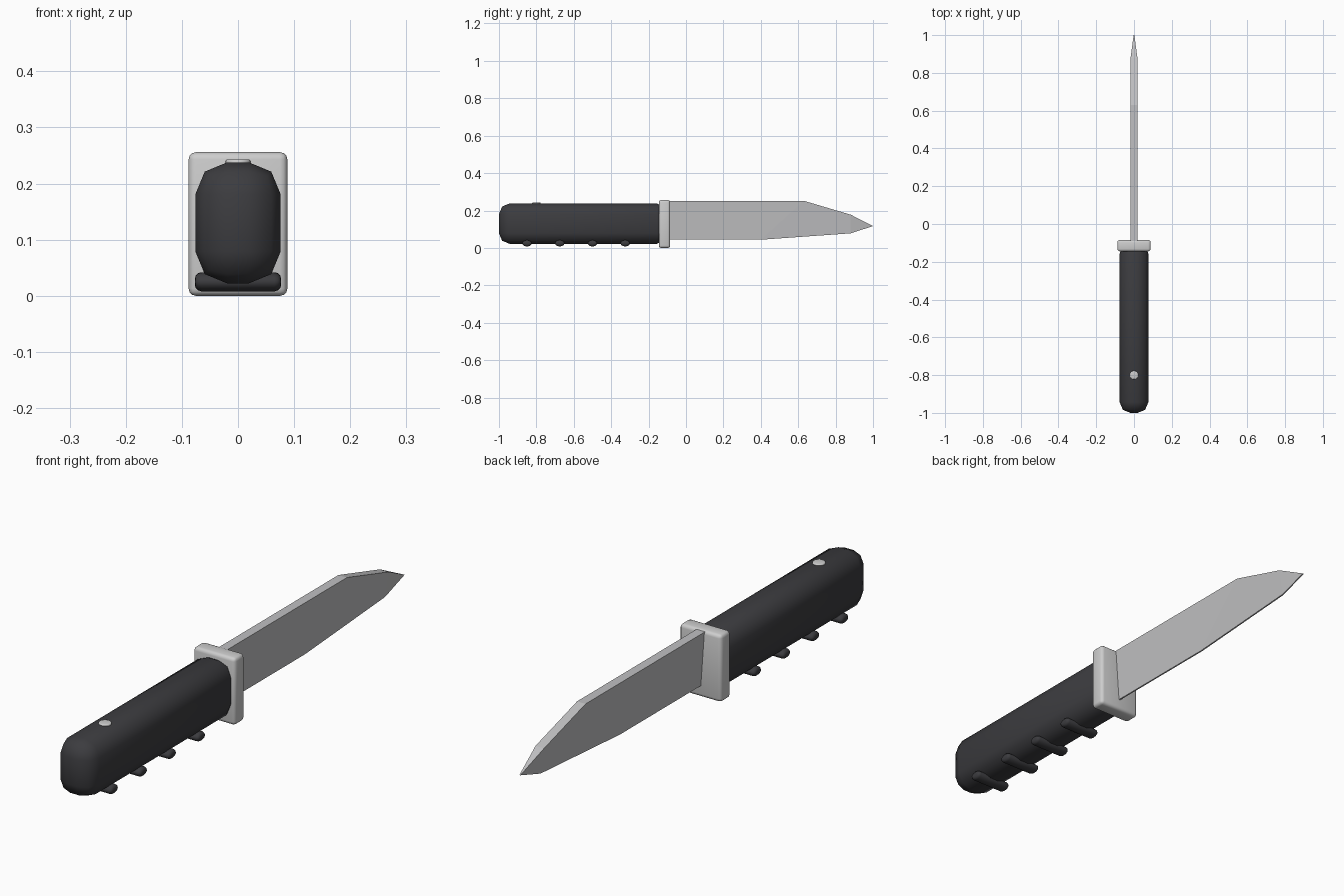
import bpy, bmesh, math
from mathutils import Matrix

cube = bpy.data.objects.get("Cube")
if cube:
    bpy.data.objects.remove(cube, do_unlink=True)


def material(name, rgb, rough=0.5):
    m = bpy.data.materials.new(name)
    m.use_nodes = True
    m.diffuse_color = (*rgb, 1)
    bsdf = m.node_tree.nodes["Principled BSDF"]
    bsdf.inputs["Base Color"].default_value = (*rgb, 1)
    bsdf.inputs["Roughness"].default_value = rough
    return m


black = material("dark grip", (0.045, 0.045, 0.05))
steel = material("blade steel", (0.53, 0.53, 0.54))
silver = material("polished fittings", (0.61, 0.61, 0.61))


def finish(name, bm, mat, bevel=0, segments=2, angle=60):
    """Turn a bmesh into an object, with an optional rounded edge."""
    bmesh.ops.recalc_face_normals(bm, faces=bm.faces)
    mesh = bpy.data.meshes.new(name)
    bm.to_mesh(mesh)
    bm.free()
    mesh.materials.append(mat)
    obj = bpy.data.objects.new(name, mesh)
    bpy.context.collection.objects.link(obj)
    bpy.ops.object.select_all(action='DESELECT')
    obj.select_set(True)
    bpy.context.view_layer.objects.active = obj
    if bevel:
        mod = obj.modifiers.new("Rounding", 'BEVEL')
        mod.width = bevel
        mod.segments = segments
        mod.limit_method = 'ANGLE'
        mod.angle_limit = math.radians(50)
        bpy.ops.object.modifier_apply(modifier=mod.name)
        bpy.ops.object.shade_smooth_by_angle(angle=math.radians(angle))
    return obj


def box(name, y0, y1, z0, z1, half_width, mat, bevel, segments):
    bm = bmesh.new()
    place = (Matrix.Translation((0, (y0 + y1) / 2, (z0 + z1) / 2))
             @ Matrix.Diagonal((2 * half_width, y1 - y0, z1 - z0, 1)))
    bmesh.ops.create_cube(bm, size=1, matrix=place)
    return finish(name, bm, mat, bevel, segments)


def rod(name, center, radii, length, mat, bevel, sideways):
    """Elliptical cylinder, upright or lying along x."""
    bm = bmesh.new()
    turn = Matrix.Rotation(math.pi / 2, 4, 'Y') if sideways else Matrix()
    place = Matrix.Translation(center) @ turn @ Matrix.Diagonal((*radii, 1, 1))
    bmesh.ops.create_cone(bm, cap_ends=True, segments=16, radius1=1, radius2=1,
                          depth=length, matrix=place)
    return finish(name, bm, mat, bevel, 3)


# Handle and guard
box("handle", -1.0, -0.10, 0.022, 0.238, 0.076, black, 0.057, 2)
box("guard", -0.145, -0.085, 0.0, 0.256, 0.088, silver, 0.013, 3)

# Finger ridges under the handle
for i in range(4):
    rod(f"finger_ridge_{i + 1}", (0, -0.85 + i * 0.175, 0.025),
        (0.017, 0.025), 0.154, black, 0.012, True)

# Rivet on top of the handle
rod("handle_rivet", (0, -0.8, 0.226), (0.023, 0.023), 0.034, silver, 0.004, False)

# Blade: side outline as (y, z, half thickness), wide spine and thin cutting edge
outline = [(-0.11, 0.252, 0.018), (0.63, 0.252, 0.018), (0.88, 0.178, 0.018),
           (1.0, 0.117, 0.002), (0.88, 0.078, 0.003), (0.40, 0.044, 0.003),
           (-0.11, 0.044, 0.003)]
bm = bmesh.new()
left = [bm.verts.new((t, y, z)) for y, z, t in outline]
right = [bm.verts.new((-t, y, z)) for y, z, t in outline]
n = len(outline)
for i in range(n):
    j = (i + 1) % n
    bm.faces.new((left[i], left[j], right[j], right[i]))
# Each flank splits into a base panel, a middle panel and a point
for side in (left, right):
    for panel in ((0, 1, 5, 6), (1, 2, 4, 5), (2, 3, 4)):
        bm.faces.new([side[k] for k in panel])
finish("blade", bm, steel)
